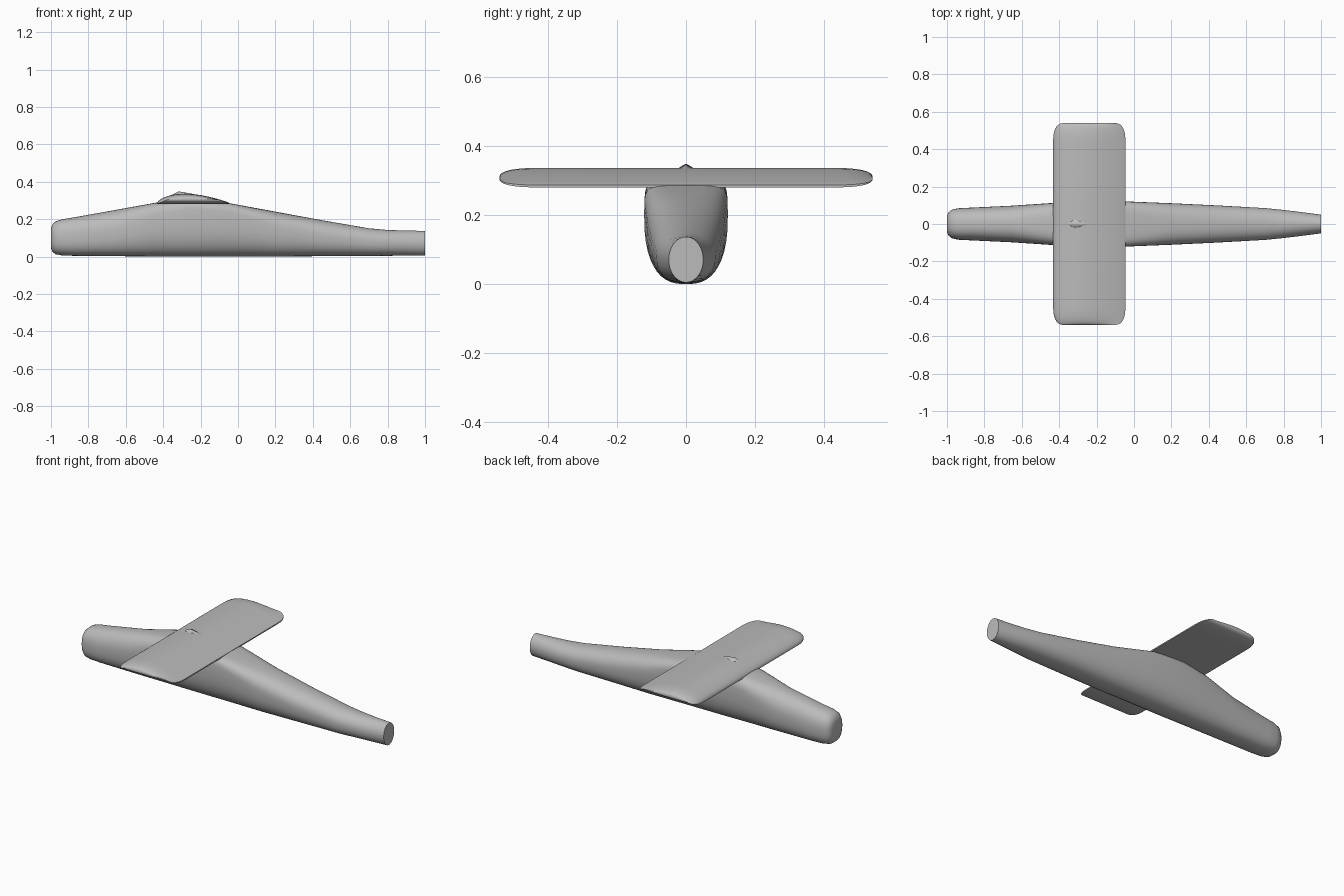
import bpy, bmesh, math

cube = bpy.data.objects.get("Cube")
if cube:
    bpy.data.objects.remove(cube, do_unlink=True)

grey = bpy.data.materials.new("plain_grey")
grey.use_nodes = True
GREY = (0.5, 0.5, 0.5, 1)
grey.diffuse_color = GREY
grey.node_tree.nodes["Principled BSDF"].inputs["Base Color"].default_value = GREY


def loft(name, rings, angle=40):
    """Skin a list of closed rings, cap both ends and shade smooth."""
    bm = bmesh.new()
    loops = [[bm.verts.new(p) for p in ring] for ring in rings]
    n = len(loops[0])
    for a, b in zip(loops, loops[1:]):
        for i in range(n):
            j = (i + 1) % n
            bm.faces.new((a[i], a[j], b[j], b[i]))
    bm.faces.new(loops[0])
    bm.faces.new(loops[-1][::-1])
    bmesh.ops.recalc_face_normals(bm, faces=bm.faces)
    mesh = bpy.data.meshes.new(name)
    bm.to_mesh(mesh)
    bm.free()
    mesh.materials.append(grey)
    obj = bpy.data.objects.new(name, mesh)
    bpy.context.collection.objects.link(obj)
    bpy.ops.object.select_all(action='DESELECT')
    obj.select_set(True)
    bpy.context.view_layer.objects.active = obj
    bpy.ops.object.shade_smooth_by_angle(angle=math.radians(angle))
    return obj


def hull_ring(x, half, low, high, mid, top_n, low_n, count=40):
    """Rounded section with separate squareness above and below the widest height."""
    ring = []
    for i in range(count):
        a = 2 * math.pi * i / count
        c, s = math.cos(a), math.sin(a)
        p = 2 / (top_n if s > 0 else low_n)
        y = half * math.copysign(abs(c) ** p, c)
        z = mid + ((high - mid) if s > 0 else (mid - low)) * math.copysign(abs(s) ** p, s)
        ring.append((x, y, z))
    return ring


# Fuselage: x, half width, bottom, top, widest height, upper and lower squareness
HULL = [
    (-1.0, .045, .045, .150, .10, 2.3, 2.3),
    (-.992, .062, .025, .172, .10, 2.4, 2.4),
    (-.975, .076, .012, .188, .10, 2.5, 2.5),
    (-.94, .084, .006, .199, .10, 2.5, 2.5),
    (-.88, .087, .004, .209, .10, 2.4, 2.5),
    (-.65, .098, .002, .250, .13, 2.3, 2.5),
    (-.44, .112, 0, .288, .19, 3.5, 2.5),
    (-.25, .120, 0, .300, .20, 6, 2.5),
    (-.05, .121, 0, .286, .20, 5, 2.5),
    (.20, .111, 0, .240, .15, 2.6, 2.5),
    (.45, .099, .002, .194, .11, 2.3, 2.4),
    (.70, .085, .003, .151, .08, 2.2, 2.3),
    (.80, .075, .004, .142, .075, 2.1, 2.2),
    (.90, .063, .005, .139, .072, 2, 2.1),
    (1.0, .050, .005, .137, .071, 2, 2),
]
loft("fuselage", [hull_ring(*s) for s in HULL])

# Wing: flat underside, arched top, thinned and rounded at the tips
FRONT, BACK, MID_Z = -.432, -.046, .307


def wing_ring(y, inset, thick, steps=14):
    x0, x1 = FRONT + inset, BACK - inset
    ts = [.5 - .5 * math.cos(math.pi * i / steps) for i in range(steps + 1)]
    crest = lambda t: math.sin(math.pi * t ** .72) ** .85 if 0 < t < 1 else 0
    top = [(t, .287 + .049 * crest(t)) for t in ts]
    under = [(t, .280) for t in reversed(ts)]
    return [(x0 + (x1 - x0) * t, y, MID_Z + (z - MID_Z) * thick) for t, z in top + under]


half_wing = [(.44, 0, 1)]
for k in range(1, 8):
    a = math.pi / 2 * k / 8
    half_wing.append((.44 + .1 * math.sin(a), .055 * (1 - math.cos(a)) ** 1.3,
                      math.cos(a) ** .7))
half_wing.append((.54, .06, .1))
stations = [(-y, i, t) for y, i, t in reversed(half_wing)] + half_wing
loft("wing", [wing_ring(*s) for s in stations], 50)

# Small pointed ridge on the wing crown
ridge = [(-.43, .004, .290), (-.37, .024, .322), (-.318, .034, .348),
         (-.25, .028, .337), (-.16, .010, .315)]
loft("crown_ridge", [[(x, -w, z - .02), (x, -w * .35, z - .006), (x, 0, z),
                      (x, w * .35, z - .006), (x, w, z - .02)] for x, w, z in ridge], 60)
